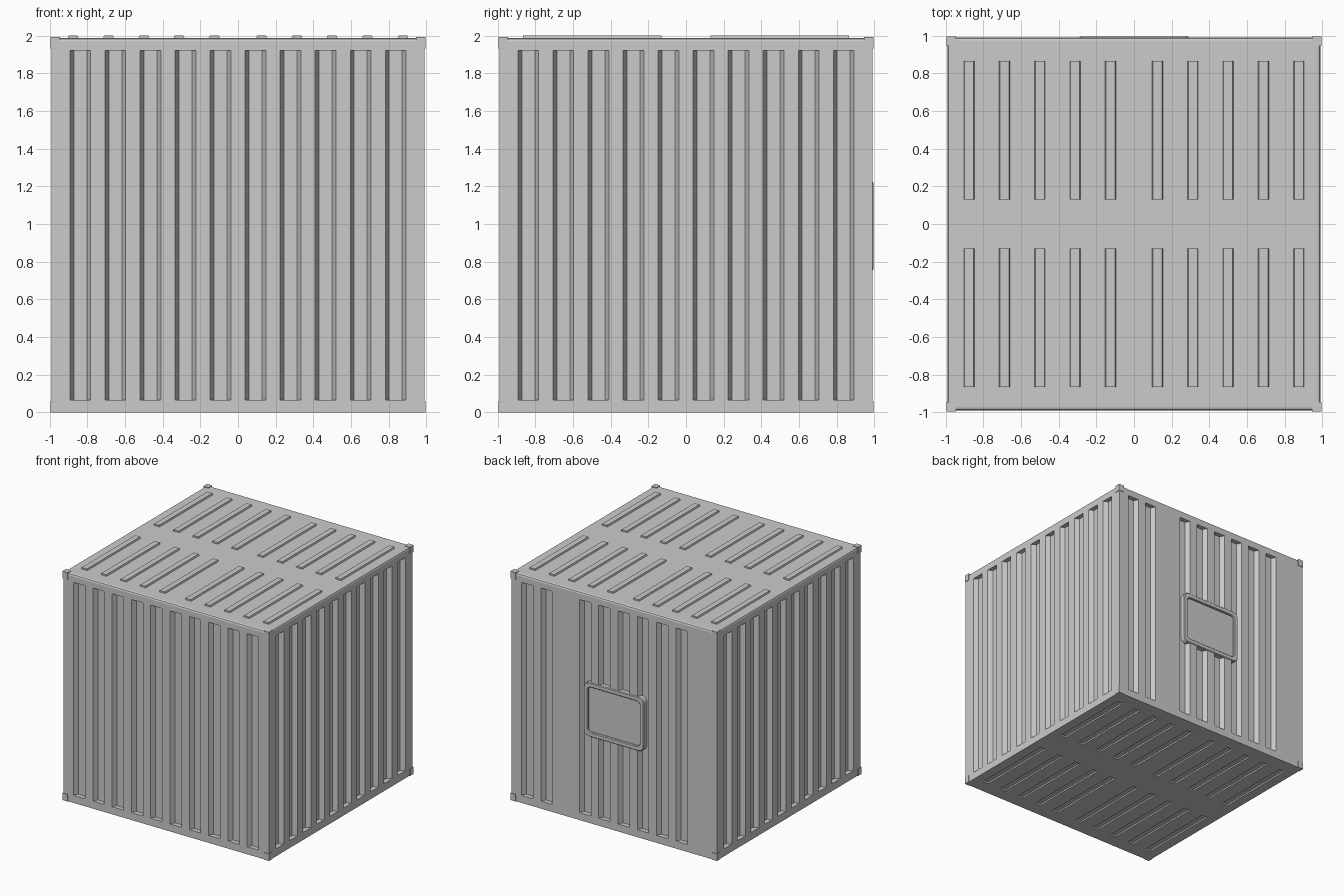
import bpy, bmesh
from mathutils import Matrix, Vector
from math import pi

cube = bpy.data.objects.get("Cube")
if cube:
    bpy.data.objects.remove(cube, do_unlink=True)

paint = bpy.data.materials.new("container_grey")
paint.use_nodes = True
GREY = (0.6, 0.6, 0.6, 1)
paint.diffuse_color = GREY
paint.node_tree.nodes["Principled BSDF"].inputs["Base Color"].default_value = GREY

W = 0.99            # half width of the walls
ROOF = 1.987        # roof height
GROOVES = [(i - 4.5) * 0.186 for i in range(10)]
RIBS = [s * (0.125 + 0.1875 * i) for s in (-1, 1) for i in range(5)]


def make(name, bm):
    """Turn a bmesh into a painted object."""
    bmesh.ops.recalc_face_normals(bm, faces=bm.faces)
    mesh = bpy.data.meshes.new(name)
    bm.to_mesh(mesh)
    bm.free()
    mesh.materials.append(paint)
    obj = bpy.data.objects.new(name, mesh)
    bpy.context.collection.objects.link(obj)
    return obj


def add_box(bm, centre, size):
    m = Matrix.Translation(centre) @ Matrix.Diagonal((*size, 1))
    return bmesh.ops.create_cube(bm, size=1, matrix=m)["verts"]


def add_taper(bm, matrix, centre, size, low, high, inset):
    """Box along local z whose top is narrower by inset on its long sides."""
    verts = add_box(bm, (*centre, (low + high) / 2), (*size, high - low))
    for v in verts:
        if v.co.z > (low + high) / 2:
            v.co.x += inset if v.co.x < centre[0] else -inset
    bmesh.ops.transform(bm, matrix=matrix, verts=verts)


def rounded_rect(half_w, half_h, radius, z):
    """Corner points of a rounded rectangle, anticlockwise."""
    pts = []
    for q, (sx, sy) in enumerate(((1, 1), (-1, 1), (-1, -1), (1, -1))):
        for k in range(6):
            d = Vector((radius, 0, 0))
            d.rotate(Matrix.Rotation((q + k / 5) * pi / 2, 3, 'Z'))
            pts.append(Vector((sx * (half_w - radius), sy * (half_h - radius), z)) + d)
    return pts


def loft(bm, loops, cap_last=True):
    """Skin a stack of matching closed loops."""
    rings = [[bm.verts.new(p) for p in loop] for loop in loops]
    n = len(rings[0])
    for a, b in zip(rings, rings[1:]):
        for i in range(n):
            j = (i + 1) % n
            bm.faces.new((a[i], a[j], b[j], b[i]))
    if cap_last:
        bm.faces.new(rings[-1])


# Body with a chamfered top edge
bm = bmesh.new()
add_box(bm, (0, 0, ROOF / 2), (2 * W, 2 * W, ROOF))
top_edges = [e for e in bm.edges if all(v.co.z > 1 for v in e.verts)]
bmesh.ops.bevel(bm, geom=top_edges, offset=0.016, segments=2, profile=0.5, affect='EDGES')
body = make("container_body", bm)

# Corrugation grooves on four walls, and floor grooves, cut from the body
bm = bmesh.new()
for side in range(4):
    # local z points into the wall, local y is up
    m = (Matrix.Rotation(side * pi / 2, 4, 'Z') @ Matrix.Translation((0, -W, 0.993))
         @ Matrix.Rotation(-pi / 2, 4, 'X'))
    for x in GROOVES:
        add_taper(bm, m, (x, 0), (0.11, 1.855), 0, 0.04, 0.02)
        add_taper(bm, m, (x, 0), (0.11, 1.855), -0.02, 0, 0)
for x in RIBS:
    for y in (-0.4975, 0.4975):
        add_box(bm, (x, y, 0), (0.056, 0.735, 0.026))
# merge each groove with its outer extension
bmesh.ops.remove_doubles(bm, verts=bm.verts, dist=0.0001)
seen = {}
for f in bm.faces:
    seen.setdefault(frozenset(v.index for v in f.verts), []).append(f)
bm.verts.index_update()
seen = {}
for f in bm.faces:
    seen.setdefault(frozenset(v.index for v in f.verts), []).append(f)
bmesh.ops.delete(bm, geom=[f for g in seen.values() if len(g) > 1 for f in g],
                 context='FACES_ONLY')
cutter = make("groove_cutter", bm)
cutter.hide_render = True
cut = body.modifiers.new("grooves", 'BOOLEAN')
cut.operation = 'DIFFERENCE'
cut.solver = 'EXACT'
cut.object = cutter
bpy.context.view_layer.update()
result = bpy.data.meshes.new_from_object(
    body.evaluated_get(bpy.context.evaluated_depsgraph_get()))
body.modifiers.clear()
body.data = result
bpy.data.objects.remove(cutter, do_unlink=True)

# Roof ribs
bm = bmesh.new()
for x in RIBS:
    for y in (-0.4975, 0.4975):
        add_taper(bm, Matrix(), (x, y), (0.06, 0.735), ROOF - 0.005, 2.0, 0.006)
make("roof_ribs", bm)

# Corner fittings, top and bottom
bm = bmesh.new()
for x in (-1, 1):
    for y in (-1, 1):
        for z in (0.03, 1.962):
            add_box(bm, (x * 0.97, y * 0.97, z), (0.05, 0.05, 0.06))
make("corner_fittings", bm)

# Rounded hatch on the back: raised frame around a recessed panel
bm = bmesh.new()
loft(bm, [rounded_rect(0.29, 0.235, 0.05, -0.04),
          rounded_rect(0.29, 0.235, 0.05, 0.0),
          rounded_rect(0.284, 0.229, 0.045, 0.006),
          rounded_rect(0.256, 0.201, 0.035, 0.006),
          rounded_rect(0.25, 0.195, 0.03, 0.0),
          rounded_rect(0.25, 0.195, 0.03, -0.012)], cap_last=False)
bmesh.ops.transform(bm, verts=bm.verts, matrix=Matrix.Translation((0, W, 0.99))
                    @ Matrix.Rotation(-pi / 2, 4, 'X'))
make("hatch_frame", bm)

# Hatch pocket through the ridges, so that the panel sits below the wall
bm = bmesh.new()
add_box(bm, (0, W, 0.99), (0.54, 0.024, 0.43))
pocket = make("pocket_cutter", bm)
cut = body.modifiers.new("pocket", 'BOOLEAN')
cut.operation = 'DIFFERENCE'
cut.object = pocket
bpy.context.view_layer.update()
body.data = bpy.data.meshes.new_from_object(
    body.evaluated_get(bpy.context.evaluated_depsgraph_get()))
body.modifiers.clear()
bpy.data.objects.remove(pocket, do_unlink=True)

bm = bmesh.new()
loft(bm, [rounded_rect(0.255, 0.2, 0.03, -0.035),
          rounded_rect(0.255, 0.2, 0.03, -0.011)])
bmesh.ops.transform(bm, verts=bm.verts, matrix=Matrix.Translation((0, W, 0.99))
                    @ Matrix.Rotation(-pi / 2, 4, 'X'))
make("hatch_panel", bm)
